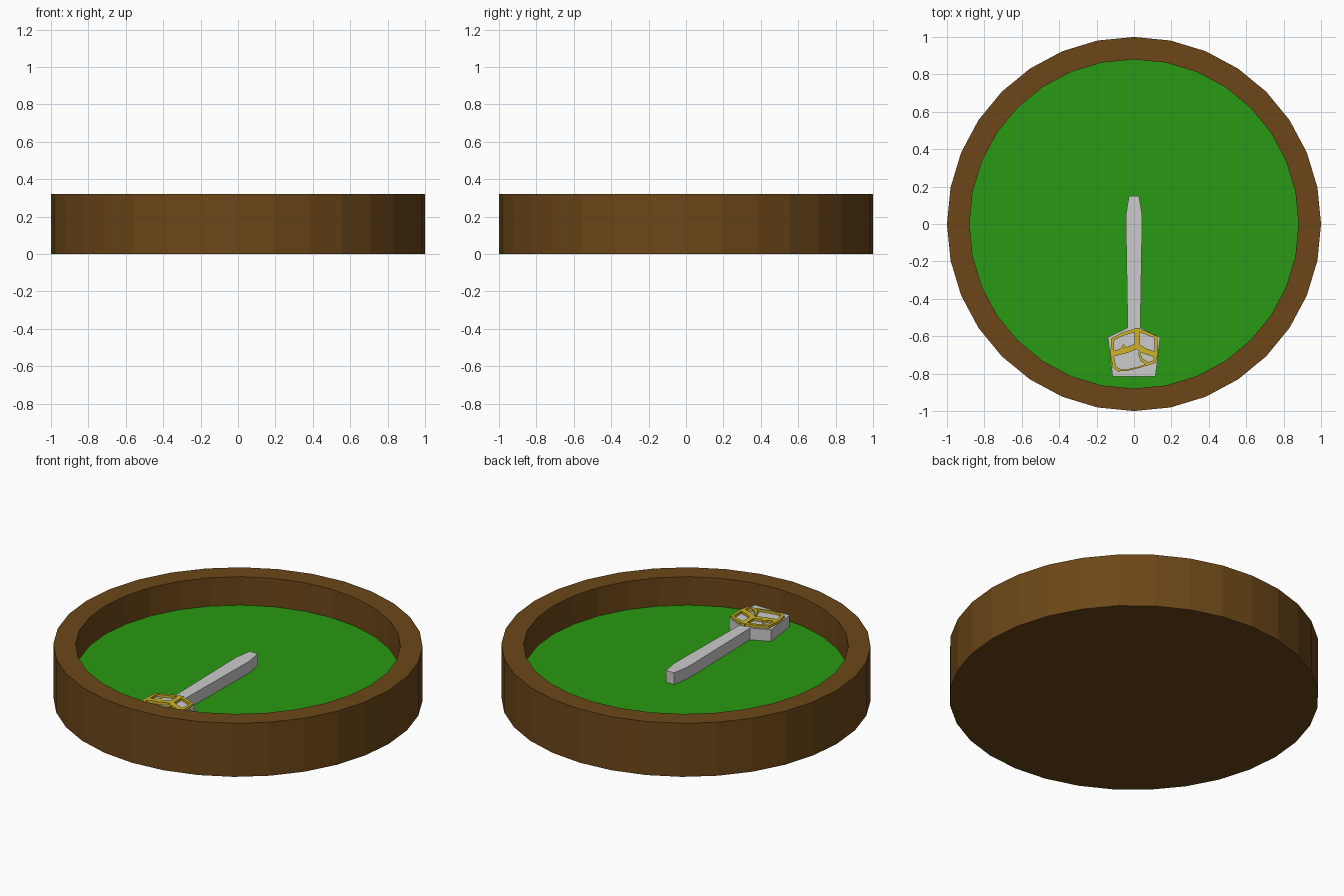
import bpy, bmesh
from math import sin, cos, tau
from mathutils import Vector

if "Cube" in bpy.data.objects:
    bpy.data.objects.remove(bpy.data.objects["Cube"])

SIDES = 32
FLOOR = 0.15


def material(name, rgb):
    m = bpy.data.materials.new(name)
    m.diffuse_color = (*rgb, 1)
    m.use_nodes = True
    m.node_tree.nodes["Principled BSDF"].inputs["Base Color"].default_value = m.diffuse_color
    return m


def finish(bm, name, mat=None):
    bmesh.ops.recalc_face_normals(bm, faces=bm.faces[:])
    me = bpy.data.meshes.new(name)
    bm.to_mesh(me)
    bm.free()
    ob = bpy.data.objects.new(name, me)
    bpy.context.collection.objects.link(ob)
    if mat:
        me.materials.append(mat)
    return ob


def lathe(name, profile, mat):
    """Closed turned solid; the first and last rings are capped."""
    bm = bmesh.new()
    rings = [[bm.verts.new((r * cos(tau * i / SIDES), r * sin(tau * i / SIDES), z))
              for i in range(SIDES)] for r, z in profile]
    for a, b in zip(rings, rings[1:]):
        for i in range(SIDES):
            j = (i + 1) % SIDES
            bm.faces.new((a[i], a[j], b[j], b[i]))
    bm.faces.new(rings[0])
    bm.faces.new(rings[-1])
    return finish(bm, name, mat)


def add_prism(bm, outline, z0, z1):
    low = [bm.verts.new((x, y, z0)) for x, y in outline]
    high = [bm.verts.new((x, y, z1)) for x, y in outline]
    bm.faces.new(low)
    bm.faces.new(high)
    for i in range(len(low)):
        j = (i + 1) % len(low)
        bm.faces.new((low[i], low[j], high[j], high[i]))


def ribbon(path, width):
    """Outline of a flat strip following a path."""
    pts = [Vector(p) for p in path]
    left, right = [], []
    for i, p in enumerate(pts):
        t = (pts[min(i + 1, len(pts) - 1)] - pts[max(i - 1, 0)]).normalized()
        n = Vector((-t.y, t.x)) * width / 2
        left.append(p + n)
        right.append(p - n)
    return left + right[::-1]


brown = material("wood_brown", (0.15, 0.062, 0.009))
green = material("felt_green", (0.022, 0.32, 0.006))
gold = material("gold", (0.62, 0.45, 0.02))

# Round wooden tray and its green lining
lathe("tray", [(1, 0), (1, 0.32), (0.88, 0.32), (0.88, FLOOR - 0.01)], brown)
lathe("tray_lining", [(0.88, FLOOR - 0.01), (0.88, FLOOR)], green)

# Grey pointer: slim shaft with a five-sided head, mirrored outline
half = [(0.027, 0.15), (0.043, 0.05), (0.043, -0.02), (0.034, -0.555),
        (0.14, -0.605), (0.115, -0.815)]
bm = bmesh.new()
add_prism(bm, half + [(-x, y) for x, y in reversed(half)], FLOOR, 0.22)
finish(bm, "pointer")

# Raised gold tracery on the head: border, three spokes and small curls
strips = [
    ([(0.03, -0.563), (-0.05, -0.585), (-0.113, -0.615), (-0.118, -0.70),
      (-0.105, -0.765), (-0.075, -0.785)], 0.018),
    ([(-0.09, -0.78), (-0.04, -0.782), (0.03, -0.765), (0.09, -0.745)], 0.008),
    ([(0.0, -0.563), (0.06, -0.58), (0.118, -0.605), (0.12, -0.69),
      (0.11, -0.735), (0.075, -0.748), (0.04, -0.725)], 0.018),
    ([(0.015, -0.565), (0.018, -0.62), (0.015, -0.665)], 0.028),
    ([(0.02, -0.65), (-0.04, -0.675), (-0.118, -0.695)], 0.03),
    ([(0.01, -0.65), (0.06, -0.68), (0.12, -0.70)], 0.03),
    ([(-0.075, -0.685), (-0.055, -0.65), (-0.035, -0.68)], 0.018),
    ([(0.035, -0.665), (0.03, -0.70), (0.045, -0.735)], 0.014),
]
bm = bmesh.new()
for path, width in strips:
    add_prism(bm, ribbon(path, width), 0.215, 0.235)
finish(bm, "gold_tracery", gold)
